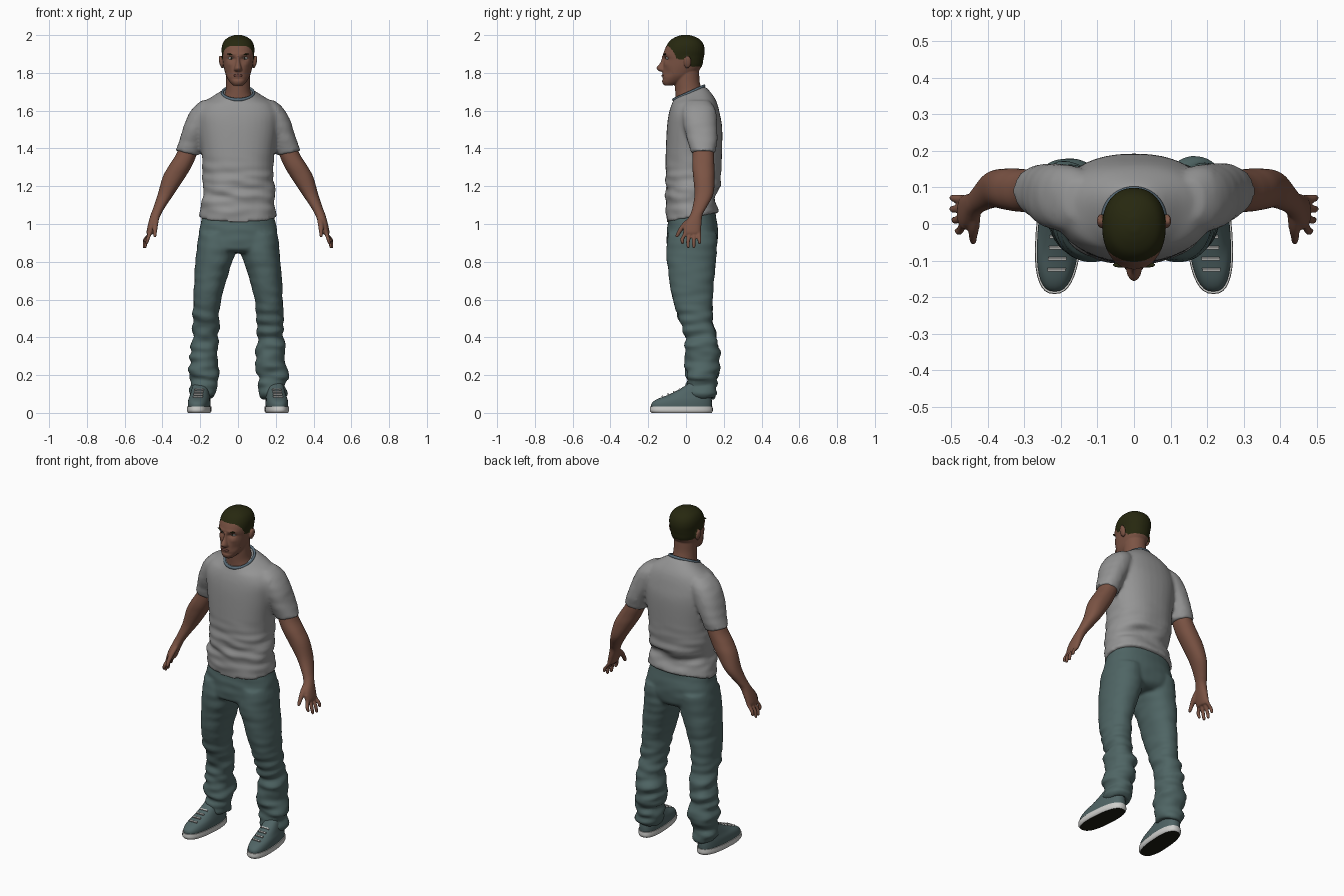
import bpy, bmesh, math
from mathutils import Vector, Matrix, noise

if "Cube" in bpy.data.objects:
    bpy.data.objects.remove(bpy.data.objects["Cube"])


def material(name, r, g, b):
    m = bpy.data.materials.new(name)
    m.diffuse_color = (r, g, b, 1)
    m.use_nodes = True
    m.node_tree.nodes["Principled BSDF"].inputs["Base Color"].default_value = m.diffuse_color
    return m


SHIRT = material("grey cotton", 0.30, 0.30, 0.30)
DENIM = material("teal denim", 0.078, 0.130, 0.128)
SKIN = material("brown skin", 0.20, 0.088, 0.058)
HAIR = material("dark hair", 0.020, 0.021, 0.005)
SHOE = material("shoe canvas", 0.080, 0.128, 0.130)
WHITE = material("off white", 0.62, 0.62, 0.60)
LIPS = material("lips", 0.13, 0.05, 0.04)
TREAD = material("dark tread", 0.012, 0.012, 0.006)
TRIM = material("collar trim", 0.10, 0.15, 0.19)


def spline(rows, steps=5):
    """Catmull-Rom through rows of equal length."""
    out = []
    for i in range(len(rows) - 1):
        a, b, c, d = (rows[min(max(i + k, 0), len(rows) - 1)] for k in (-1, 0, 1, 2))
        for s in range(steps):
            t = s / steps
            out.append([0.5 * (2 * q + (r - p) * t + (2 * p - 5 * q + 4 * r - w) * t * t
                               + (3 * q - p - 3 * r + w) * t ** 3)
                        for p, q, r, w in zip(a, b, c, d)])
    return out + [list(rows[-1])]


def loft(bm, rings, s=1, p=2.2, n=36):
    """Skin level rings (z, x0, x1, y0, y1, slope_x, slope_y); s=-1 mirrors x."""
    prev = None
    for z, x0, x1, y0, y1, sx, sy in spline([tuple(r) + (0,) * (7 - len(r)) for r in rings]):
        ring = []
        for k in range(n):
            a = 2 * math.pi * k / n
            c, d = math.cos(a), math.sin(a)
            dx = math.copysign(abs(c) ** (2 / p), c) * (x1 - x0) / 2
            dy = math.copysign(abs(d) ** (2 / p), d) * (y1 - y0) / 2
            ring.append(bm.verts.new((s * ((x0 + x1) / 2 + dx), (y0 + y1) / 2 + dy,
                                      z + sx * dx + sy * dy)))
        if prev:
            for k in range(n):
                bm.faces.new((prev[k], prev[(k + 1) % n], ring[(k + 1) % n], ring[k]))
        else:
            bm.faces.new(ring[::-1])
        prev = ring
    bm.faces.new(prev)


def ball(bm, centre, radii, rot=0):
    m = Matrix.Translation(centre) @ Matrix.Rotation(rot, 4, 'Y') @ Matrix.Diagonal((*radii, 1))
    bmesh.ops.create_uvsphere(bm, u_segments=20, v_segments=12, radius=1, matrix=m)


def finish(name, bm, mats, voxel=0, smooth=0, sculpt=None, paint=None):
    """Turn bmesh into an object; optionally fuse, sculpt and colour it."""
    bmesh.ops.recalc_face_normals(bm, faces=bm.faces)
    me = bpy.data.meshes.new(name)
    bm.to_mesh(me)
    bm.free()
    ob = bpy.data.objects.new(name, me)
    bpy.context.collection.objects.link(ob)
    if voxel:
        r = ob.modifiers.new("fuse", 'REMESH')
        r.mode, r.voxel_size = 'VOXEL', voxel
        sm = ob.modifiers.new("soften", 'SMOOTH')
        sm.factor, sm.iterations = 0.5, smooth
        dg = bpy.context.evaluated_depsgraph_get()
        me = bpy.data.meshes.new_from_object(ob.evaluated_get(dg))
        ob.modifiers.clear()
        ob.data = me
    if sculpt:
        moved = [v.co + sculpt(v.co.copy(), v.normal.copy()) for v in me.vertices]
        for v, co in zip(me.vertices, moved):
            v.co = co
    me.materials.clear()
    for m in mats:
        me.materials.append(m)
    for f in me.polygons:
        f.use_smooth = True
        f.material_index = paint(f.center, f.normal) if paint else 0
    return ob


def sym(z, w, y0, y1, *slopes):
    return (z, -w, w, y0, y1, *slopes)


def folds(co, n, amp):
    return n * amp * noise.noise(Vector((co.x * 8 + co.z * 5, co.y * 8, co.z * 24)))


# T-shirt: torso and sleeves fused
bm = bmesh.new()
loft(bm, [sym(1.035, .203, -.103, .173, 0, .19), sym(1.09, .198, -.106, .165, 0, .1),
          sym(1.15, .19, -.107, .155), sym(1.22, .187, -.108, .185), sym(1.35, .19, -.108, .19),
          sym(1.5, .21, -.102, .192), sym(1.58, .215, -.092, .18), sym(1.64, .185, -.078, .16, 0, .1),
          sym(1.675, .125, -.07, .125, 0, .3), sym(1.695, .085, -.068, .098, 0, .42)], p=2.3)
for s in (1, -1):
    loft(bm, [(1.655, .10, .19, .01, .12), (1.61, .10, .243, -.02, .155), (1.53, .13, .283, -.015, .165),
              (1.45, .175, .308, .005, .165), (1.375, .208, .332, .028, .155, .22)], s)
finish("t_shirt", bm, [SHIRT], .010, 5,
       lambda c, n: folds(c, n, .016 * max(0, 1 - abs(c.z - 1.17) / .2) if abs(c.x) < .22 else .003))

# Collar trim: tilted ring
bm = bmesh.new()
loops = []
for i in range(40):
    a = 2 * math.pi * i / 40
    loops.append([bm.verts.new(((.083 + .007 * math.cos(b)) * math.cos(a),
                                .015 + (.081 + .007 * math.cos(b)) * math.sin(a),
                                1.694 + .036 * math.sin(a) + .009 * math.sin(b)))
                  for b in (k * math.pi / 4 for k in range(8))])
for i in range(40):
    for k in range(8):
        q, r = loops[i], loops[(i + 1) % 40]
        bm.faces.new((q[k], r[k], r[(k + 1) % 8], q[(k + 1) % 8]))
finish("collar", bm, [TRIM])

# Trousers: pelvis and legs fused, creased towards the cuffs
bm = bmesh.new()
loft(bm, [sym(1.08, .18, -.09, .15), sym(1.0, .2, -.098, .166), sym(.93, .211, -.102, .17),
          sym(.87, .212, -.1, .16), sym(.845, .17, -.07, .13)], p=2.4)
for s in (1, -1):
    loft(bm, [(.95, .02, .208, -.095, .165), (.85, .015, .22, -.103, .163), (.75, .048, .23, -.095, .154),
              (.6, .088, .236, -.07, .14), (.5, .1, .24, -.042, .142), (.42, .103, .242, -.008, .16),
              (.3, .1, .252, -.002, .175), (.21, .098, .262, -.002, .17), (.17, .112, .25, .004, .165),
              (.14, .108, .258, -.004, .163), (.08, .128, .246, .015, .148, 0, -.15)], s)
finish("trousers", bm, [DENIM], .009, 5,
       lambda c, n: folds(c, n, .005 + .016 * min(1, max(0, (.62 - c.z) / .3))))

# Arms with palm, fingers and thumb
fingers = [(-.018, .893, .488), (.012, .872, .497), (.042, .872, .502), (.072, .893, .502)]
for s, side in ((1, "left"), (-1, "right")):
    bm = bmesh.new()
    loft(bm, [(1.5, .19, .28, .04, .14), (1.38, .215, .322, .035, .148), (1.31, .243, .365, .033, .15),
              (1.25, .278, .398, .038, .152), (1.16, .338, .424, .045, .145), (1.09, .385, .447, .035, .11),
              (1.05, .408, .462, .022, .088), (1.0, .428, .476, -.008, .082), (.96, .444, .484, -.015, .078),
              (.945, .452, .482, -.008, .07)], s)
    for y, z, x in fingers:
        yb = .032 + (y - .027) * .8
        loft(bm, [(.985, .450, .470, yb - .011, yb + .011), (.95, .457, .479, yb - .012, yb + .012),
                  ((z + .95) / 2, x - .021, x - .001, y - .012, y + .009), (z + .008, x - .014, x + .003, y - .009, y + .008),
                  (z, x - .008, x + .001, y - .005, y + .004)], s, 2, 14)
    loft(bm, [(1.035, .418, .452, .015, .05), (1.0, .422, .454, -.022, .015), (.965, .428, .452, -.045, -.018),
              (.94, .431, .449, -.056, -.034), (.93, .435, .445, -.054, -.042)], s, 2, 14)
    finish(side + "_arm", bm, [SKIN], .0045, 3)


# Head: skull, neck, nose and ears fused; hair painted above the hairline
HAIRLINE = [(-.2, 1.945), (-.095, 1.943), (-.08, 1.93), (-.06, 1.9), (-.05, 1.875), (0, 1.868),
            (.03, 1.832), (.2, 1.832)]


def head_paint(c, n):
    for (ya, za), (yb, zb) in zip(HAIRLINE, HAIRLINE[1:]):
        if ya <= c.y < yb:
            line = za + (zb - za) * (c.y - ya) / (yb - ya)
            return int(c.z > line and not (abs(c.x) > .086 and c.z < 1.893))
    return 0


def dent(c, x, z, rx, rz):
    return math.exp(-((abs(c.x) - x) / rx) ** 2 - ((c.z - z) / rz) ** 2)


def face_sculpt(c, n):
    if c.y > -.07:
        return Vector((0, 0, 0))
    dy = .013 * dent(c, .036, 1.876, .018, .011) + .006 * dent(c, .05, 1.80, .016, .022)
    dy -= .004 * dent(c, .034, 1.9, .025, .007) + .003 * dent(c, .045, 1.845, .015, .012)
    return Vector((0, dy + .004 * dent(c, 0, 1.768, .03, .006), 0))


bm = bmesh.new()
loft(bm, [sym(1.734, .026, -.116, -.07), sym(1.75, .042, -.126, -.02), sym(1.78, .061, -.126, .03),
          sym(1.81, .071, -.124, .066), sym(1.84, .078, -.121, .086), sym(1.87, .082, -.118, .092),
          sym(1.89, .084, -.122, .096), sym(1.92, .087, -.114, .099), sym(1.95, .083, -.1, .093),
          sym(1.975, .069, -.08, .076), sym(1.992, .043, -.05, .046), sym(2.001, .015, -.02, .016)])
loft(bm, [sym(1.6, .10, -.06, .11), sym(1.66, .082, -.056, .095), sym(1.70, .067, -.057, .086),
          sym(1.75, .063, -.06, .073), sym(1.8, .063, -.06, .07), sym(1.85, .06, -.05, .07)], p=2)
loft(bm, [sym(1.89, .009, -.126, -.09), sym(1.855, .012, -.136, -.09), sym(1.828, .019, -.156, -.09),
          sym(1.815, .022, -.15, -.09), sym(1.807, .015, -.138, -.09)], p=2, n=20)
for s in (1, -1):
    ball(bm, (s * .089, .008, 1.858), (.011, .02, .034), s * .2)
finish("head", bm, [SKIN, HAIR], .0042, 3, face_sculpt, head_paint)

# Facial details
bm = bmesh.new()
ball(bm, (0, -.1205, 1.786), (.025, .009, .008))
finish("lips", bm, [LIPS])
for s, side in ((1, "left"), (-1, "right")):
    for part, mat, pos, rad, rot in (("eye", WHITE, (.036, -.094, 1.878), (.016, .013, .0075), 0),
                                     ("iris", TREAD, (.035, -.102, 1.878), (.006, .0065, .006), 0),
                                     ("eyebrow", HAIR, (.037, -.112, 1.898), (.021, .007, .004), -.15)):
        bm = bmesh.new()
        ball(bm, (s * pos[0], *pos[1:]), rad, s * rot)
        finish(side + "_" + part, bm, [mat])

# Shoes: upper, sole with dark tread, laces; all splayed slightly outwards
for s, side in ((1, "left"), (-1, "right")):
    splay = Matrix.Identity(4)
    splay[0][1] = -.07 * s
    upper, sole, laces = bmesh.new(), bmesh.new(), bmesh.new()
    loft(upper, [(.025, .147, .261, -.184, .136), (.05, .146, .262, -.182, .137), (.072, .148, .26, -.155, .136),
                 (.095, .152, .254, -.095, .134), (.125, .158, .248, -.035, .13), (.16, .165, .24, .02, .12)], s, 2.5)
    loft(sole, [(0, .147, .261, -.182, .136), (.012, .141, .267, -.191, .142), (.034, .142, .266, -.19, .141)], s, 2.5)
    for i in range(4):
        m = Matrix.Translation((s * .203, -.125 + i * .03, .087 + i * .0125)) @ Matrix.Rotation(.42, 4, 'X')
        bmesh.ops.create_cube(laces, size=1, matrix=m @ Matrix.Diagonal((.05, .008, .008, 1)))
    for bm in (upper, sole, laces):
        bmesh.ops.transform(bm, matrix=splay, verts=bm.verts)
    finish(side + "_shoe", upper, [SHOE])
    ob = finish(side + "_sole", sole, [WHITE, TREAD], paint=lambda c, n: int(n.z < -.8))
    lc = finish(side + "_laces", laces, [WHITE])
    for o in (ob, lc):
        bpy.context.view_layer.objects.active = o
        o.select_set(True)
        bpy.ops.object.shade_smooth_by_angle(angle=math.radians(40))
        o.select_set(False)
